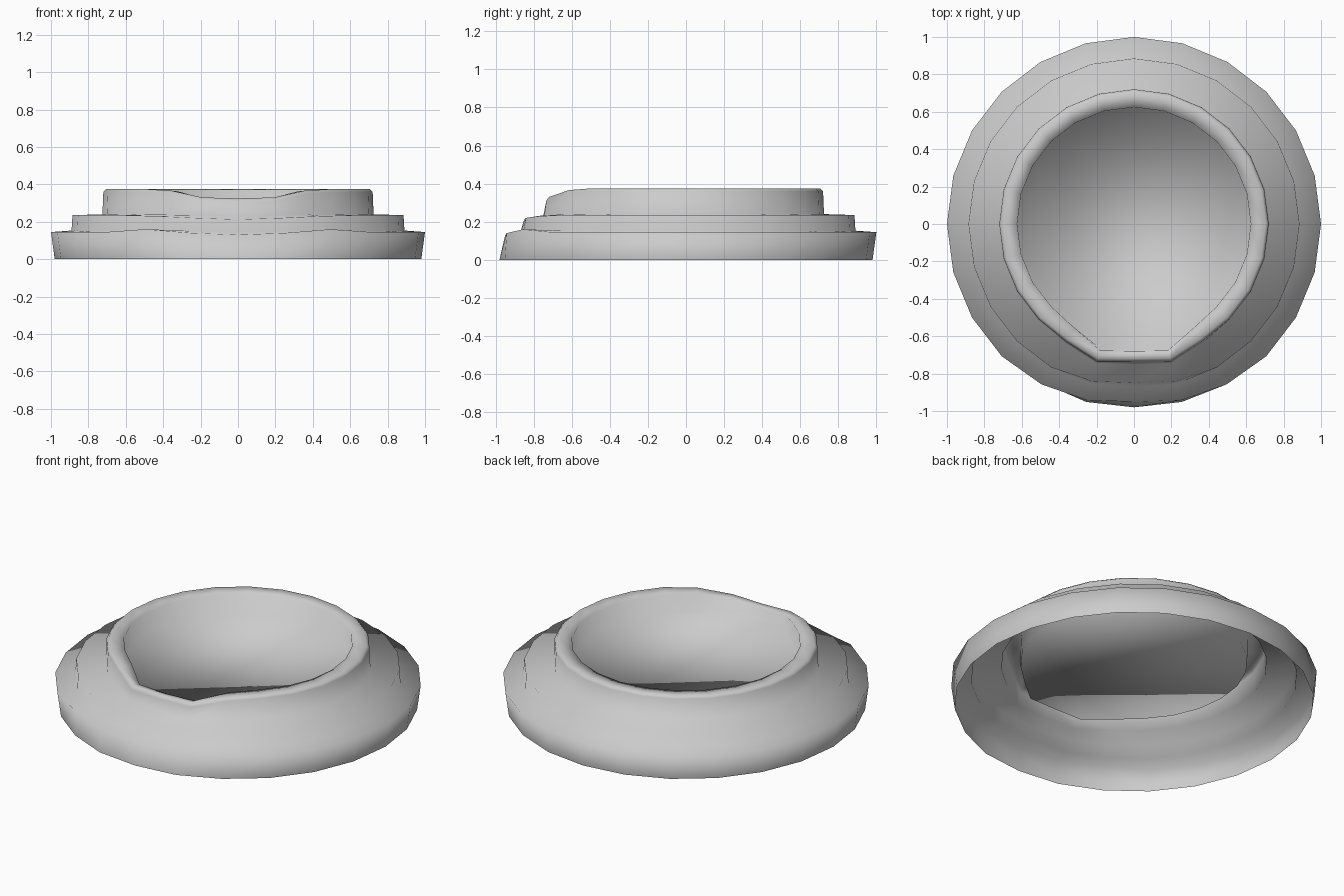
import bpy, bmesh, math

if "Cube" in bpy.data.objects:
    bpy.data.objects.remove(bpy.data.objects["Cube"])

SEGMENTS = 24

# Stepped profile from the bottom edge to the inner plate: (radius, height)
profile = [(0.98, 0.0), (1.0, 0.145), (0.89, 0.153), (0.885, 0.235),
           (0.725, 0.24), (0.72, 0.36), (0.705, 0.375), (0.625, 0.368),
           (0.62, 0.25)]

# Front dent: replacement profiles at 0, 1 and 2 segments from the front
front = {
    0: [(0.98, 0.0), (0.95, 0.13), (0.87, 0.145), (0.85, 0.212),
        (0.75, 0.23), (0.735, 0.305), (0.72, 0.325), (0.68, 0.318), (0.67, 0.25)],
    1: [(0.985, 0.0), (0.975, 0.14), (0.885, 0.15), (0.87, 0.22),
        (0.77, 0.235), (0.76, 0.31), (0.745, 0.33), (0.70, 0.323), (0.69, 0.25)],
    2: [(0.98, 0.0), (0.99, 0.16), (0.89, 0.158), (0.885, 0.23),
        (0.735, 0.24), (0.725, 0.35), (0.71, 0.366), (0.64, 0.362), (0.635, 0.25)],
}

bm = bmesh.new()
columns = []
for i in range(SEGMENTS):
    angle = 2 * math.pi * i / SEGMENTS - math.pi / 2
    from_front = min(i, SEGMENTS - i)
    points = front.get(from_front, profile)
    columns.append([bm.verts.new((r * math.cos(angle), r * math.sin(angle), z))
                    for r, z in points])

# Outer steps, rolled lip and inner wall
for i in range(SEGMENTS):
    a, b = columns[i], columns[(i + 1) % SEGMENTS]
    for j in range(len(profile) - 1):
        bm.faces.new((a[j], b[j], b[j + 1], a[j + 1]))

# Plate closing the opening
bm.faces.new([c[-1] for c in columns])

for f in bm.faces:
    f.smooth = True
mesh = bpy.data.meshes.new("stepped_collar")
bm.to_mesh(mesh)
bm.free()
collar = bpy.data.objects.new("stepped_collar", mesh)
bpy.context.collection.objects.link(collar)
